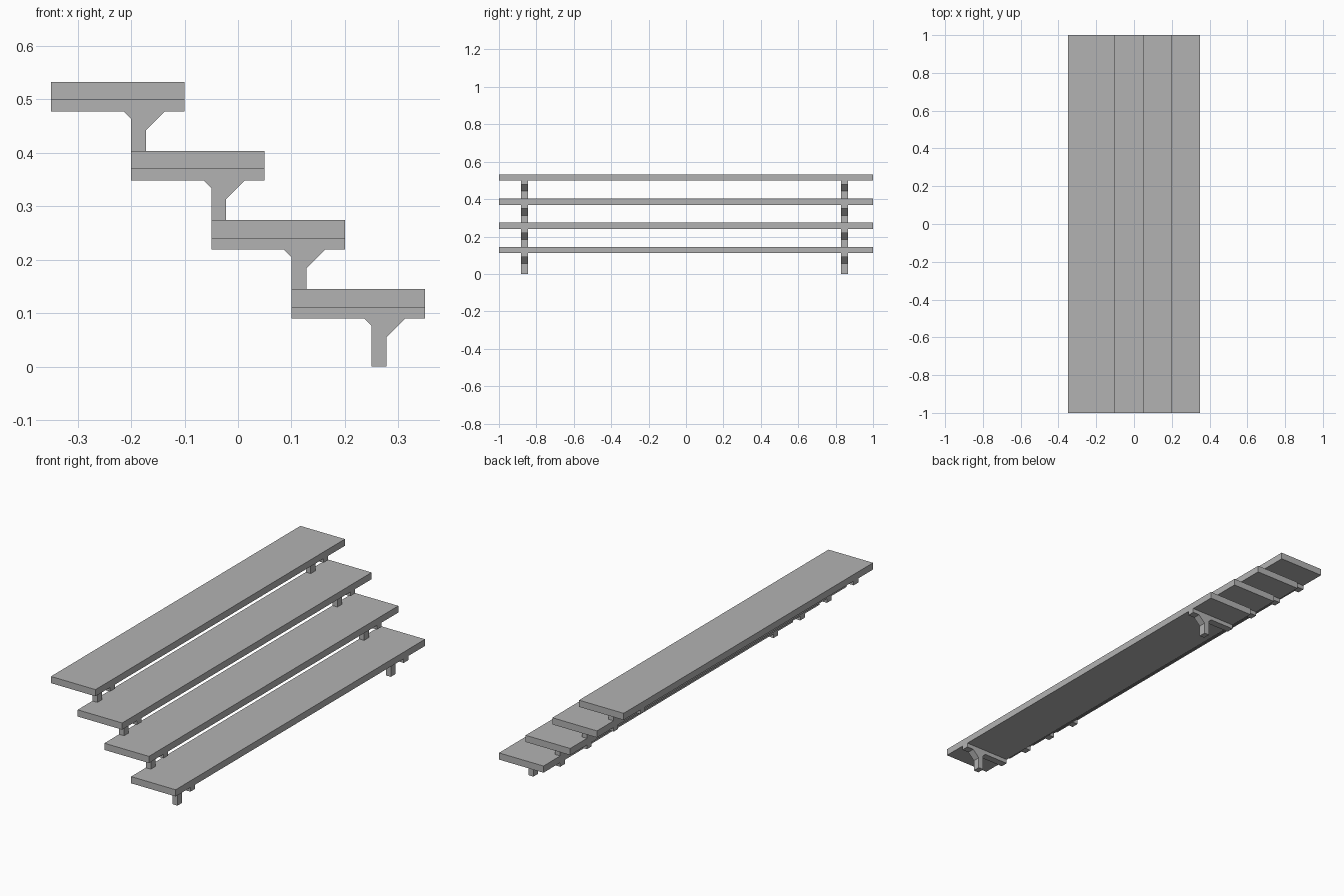
import bpy
import bmesh
from mathutils import Vector

cube = bpy.data.objects.get("Cube")
if cube:
    bpy.data.objects.remove(cube, do_unlink=True)

# Single grey finish
GREY = (0.45, 0.45, 0.45, 1)
grey = bpy.data.materials.new("plain grey")
grey.use_nodes = True
grey.diffuse_color = GREY
grey.node_tree.nodes["Principled BSDF"].inputs["Base Color"].default_value = GREY


def extrude_profile(name, points, y0, y1):
    """Extrude an x-z outline along y into a solid."""
    bm = bmesh.new()
    face = bm.faces.new([bm.verts.new((x, y0, z)) for x, z in points])
    result = bmesh.ops.extrude_face_region(bm, geom=[face])
    moved = [g for g in result["geom"] if isinstance(g, bmesh.types.BMVert)]
    bmesh.ops.translate(bm, verts=moved, vec=Vector((0, y1 - y0, 0)))
    bmesh.ops.recalc_face_normals(bm, faces=bm.faces)
    mesh = bpy.data.meshes.new(name)
    bm.to_mesh(mesh)
    bm.free()
    mesh.materials.append(grey)
    obj = bpy.data.objects.new(name, mesh)
    bpy.context.collection.objects.link(obj)
    return obj


STEPS, RUN, RISE = 4, 0.15, 0.1293
WIDTH, UNDERSIDE, TOP, BEAM = 0.25, 0.111, 0.145, 0.09
SUPPORTS = {"front": (-0.882, -0.845), "back": (0.829, 0.866)}

for i in range(STEPS):
    x0, z0 = 0.1 - i * RUN, i * RISE
    x1 = x0 + WIDTH
    low, high, beam = z0 + UNDERSIDE, z0 + TOP, z0 + BEAM

    # Long plank
    extrude_profile(f"tread_{i + 1}",
                    [(x0, low), (x1, low), (x1, high), (x0, high)], -1, 1)

    # Cross beam, post and two diagonal braces in one outline
    foot = z0 - RISE + TOP if i else 0
    post, post_end = x0 + 0.15, x0 + 0.178
    outline = [(post, foot), (post_end, foot), (post_end, beam - 0.035),
               (post_end + 0.035, beam), (x1, beam), (x1, low), (x0, low),
               (x0, beam), (post - 0.014, beam), (post, beam - 0.014)]
    for side, (y0, y1) in SUPPORTS.items():
        extrude_profile(f"{side}_support_{i + 1}", outline, y0, y1)
